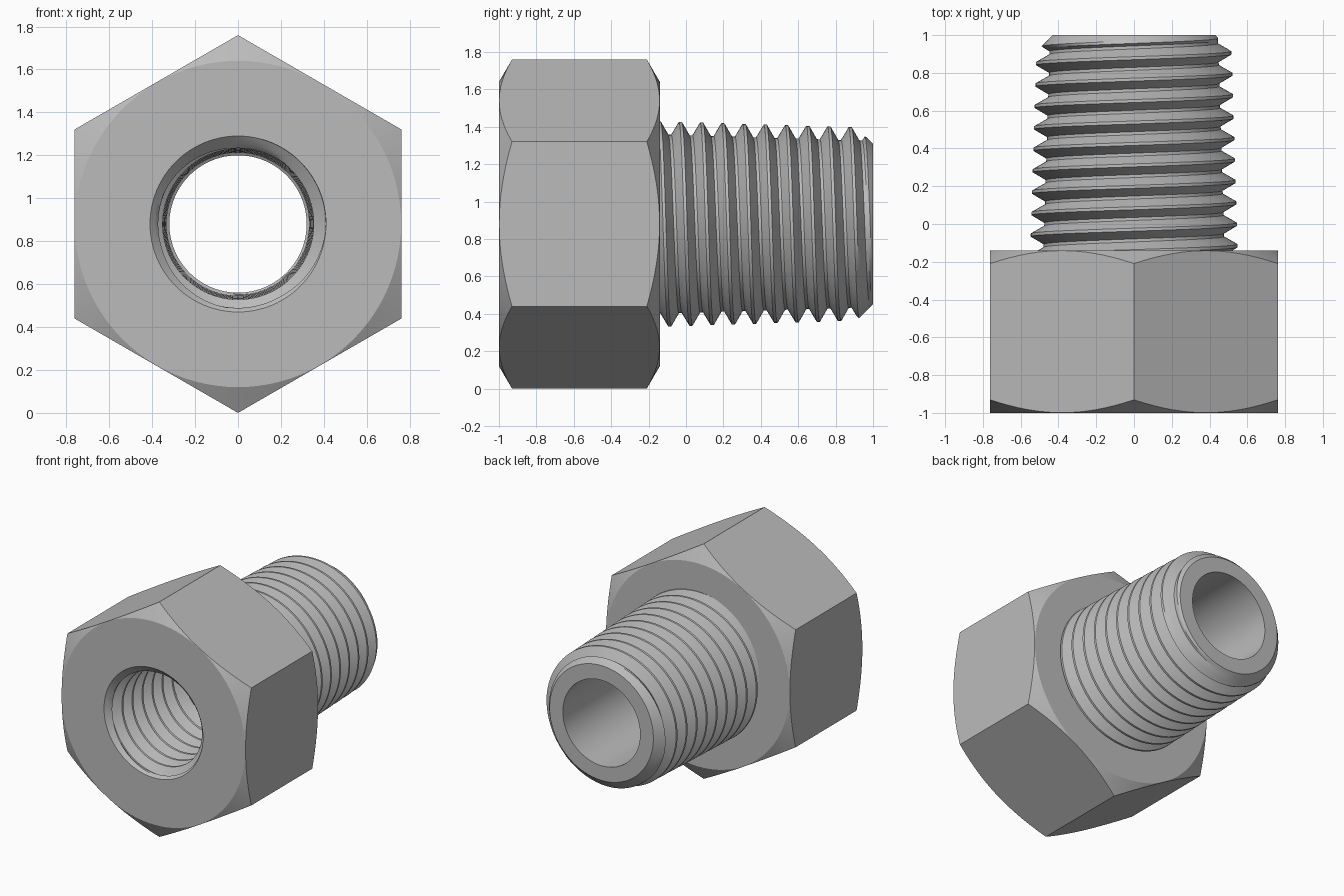
import bpy, bmesh, math

cube = bpy.data.objects.get("Cube")
if cube:
    bpy.data.objects.remove(cube, do_unlink=True)

SEGMENTS = 96
AXIS_Z = 0.88
PITCH = 0.1135
APOTHEM = 0.762
# One turn of thread: (fraction of pitch, height from root to crest)
TOOTH = [(-.07, 1), (.07, 1), (.19, .667), (.31, .333),
         (.43, 0), (.57, 0), (.69, .333), (.81, .667)]

steel = bpy.data.materials.new("steel_grey")
steel.use_nodes = True
steel.diffuse_color = (0.5, 0.5, 0.5, 1)
steel.node_tree.nodes["Principled BSDF"].inputs["Base Color"].default_value = (0.5, 0.5, 0.5, 1)


def sweep(name, rows):
    """Skin a list of functions angle -> (radius, y) around the y axis."""
    bm = bmesh.new()
    grid = []
    for row in rows:
        ring = []
        for j in range(SEGMENTS + 1):
            a = 2 * math.pi * j / SEGMENTS
            r, y = row(a)
            ring.append(bm.verts.new((r * math.sin(a), y, AXIS_Z + r * math.cos(a))))
        grid.append(ring)
    for low, high in zip(grid, grid[1:]):
        for j in range(SEGMENTS):
            bm.faces.new((low[j], low[j + 1], high[j + 1], high[j]))
    bmesh.ops.remove_doubles(bm, verts=bm.verts, dist=1e-5)
    mesh = bpy.data.meshes.new(name)
    bm.to_mesh(mesh)
    bm.free()
    mesh.materials.append(steel)
    obj = bpy.data.objects.new(name, mesh)
    bpy.context.collection.objects.link(obj)
    bpy.ops.object.select_all(action='DESELECT')
    obj.select_set(True)
    bpy.context.view_layer.objects.active = obj
    bpy.ops.object.shade_smooth_by_angle(angle=math.radians(25))
    return obj


def circle(r, y):
    return lambda a: (r, y)


def hex_edge(y, inward):
    """Hexagon outline, cut back by a conical chamfer at the corners."""
    def row(a):
        r = APOTHEM / math.cos(a % (math.pi / 3) - math.pi / 6)
        return r, y + inward * (r - 0.76) * 0.58
    return row


def helix(first_crest, start, end, radius):
    """Right-hand thread rows, trimmed between two planes."""
    rows = []
    turns = math.ceil((end - start) / PITCH) + 3
    for turn in range(-3, turns):
        for t, h in TOOTH:
            def row(a, t=t + turn, h=h):
                y = first_crest + PITCH * (t + a / (2 * math.pi))
                y = min(max(y, start), end)
                return radius(y, h), y
            rows.append(row)
    return rows


# Chamfered hexagon head
sweep("hex_head", [circle(0.41, -1), circle(0.76, -1),
                   hex_edge(-1, 1), hex_edge(-0.14, -1),
                   circle(0.76, -0.14), circle(0.42, -0.14)])

# Tapered outer thread with a chamfered tip
def outer_radius(y, h):
    return min(0.475 + 0.07 * h - 0.031 * y, 0.43 + (1 - y))

sweep("outer_thread", helix(-0.03, -0.16, 1, outer_radius))

# Flat tip and plain bore
sweep("tip_and_bore", [circle(0.43, 1), circle(0.32, 1), circle(0.32, -0.2)])

# Inner thread with a countersunk mouth
def inner_radius(y, h):
    thread = 0.41 - 0.055 * h - 0.031 * (y + 1)
    return min(max(thread, 0.41 - (y + 1)), 0.32 + 1.5 * (-0.2 - y))

sweep("inner_thread", helix(-0.95, -1, -0.2, inner_radius)[::-1])
